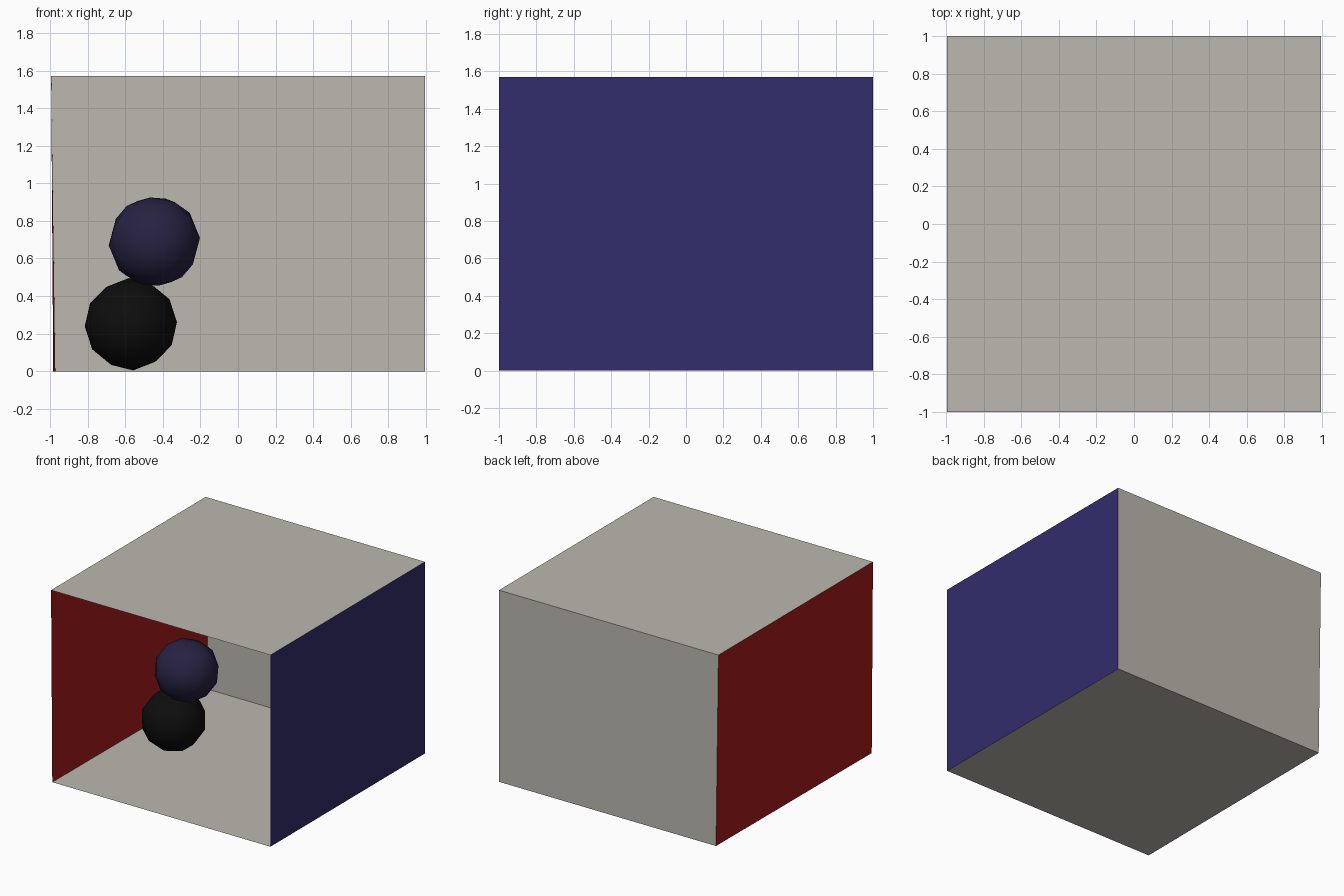
import bpy

if "Cube" in bpy.data.objects:
    bpy.data.objects.remove(bpy.data.objects["Cube"])

HALF_X, HALF_Y, HEIGHT = 0.994, 1.0, 1.57


def material(name, rgb):
    mat = bpy.data.materials.new(name)
    mat.diffuse_color = (*rgb, 1)
    mat.use_nodes = True
    mat.node_tree.nodes["Principled BSDF"].inputs["Base Color"].default_value = mat.diffuse_color
    return mat


warm_grey = material("warm_grey", (0.50, 0.48, 0.43))
red = material("red", (0.39, 0.011, 0.011))
blue = material("blue", (0.033, 0.026, 0.149))
ball_blue = material("ball_blue", (0.02, 0.016, 0.054))
black = material("black", (0.004, 0.004, 0.004))


def panel(name, corners, mat):
    mesh = bpy.data.meshes.new(name)
    mesh.from_pydata(corners, [], [(0, 1, 2, 3)])
    mesh.materials.append(mat)
    obj = bpy.data.objects.new(name, mesh)
    bpy.context.collection.objects.link(obj)
    return obj


def ball(name, location, radius, rotation, mat):
    bpy.ops.mesh.primitive_ico_sphere_add(
        subdivisions=2, radius=radius, location=location, rotation=rotation)
    obj = bpy.context.object
    obj.name = name
    obj.data.materials.append(mat)
    bpy.ops.object.shade_smooth()
    return obj


# Room corners; the left wall leans in slightly at the floor
front_left, back_left = (-0.983, -HALF_Y, 0), (-0.972, HALF_Y, 0)
front_right, back_right = (HALF_X, -HALF_Y, 0), (HALF_X, HALF_Y, 0)
top_front_left, top_back_left = (-HALF_X, -HALF_Y, HEIGHT), (-HALF_X, HALF_Y, HEIGHT)
top_front_right, top_back_right = (HALF_X, -HALF_Y, HEIGHT), (HALF_X, HALF_Y, HEIGHT)

# Open-fronted room, faces pointing inward
panel("floor", [front_left, front_right, back_right, back_left], warm_grey)
panel("ceiling", [top_front_left, top_back_left, top_back_right, top_front_right], warm_grey)
panel("back_wall", [back_left, back_right, top_back_right, top_back_left], warm_grey)
panel("left_wall", [front_left, back_left, top_back_left, top_front_left], red)
panel("right_wall", [front_right, top_front_right, top_back_right, back_right], blue)

# Two stacked low-poly balls
ball("lower_ball", (-0.57, -0.02, 0.25), 0.246, (0.3, 0.4, 0.2), black)
ball("upper_ball", (-0.445, -0.03, 0.69), 0.244, (0.5, 0.2, 0.7), ball_blue)
